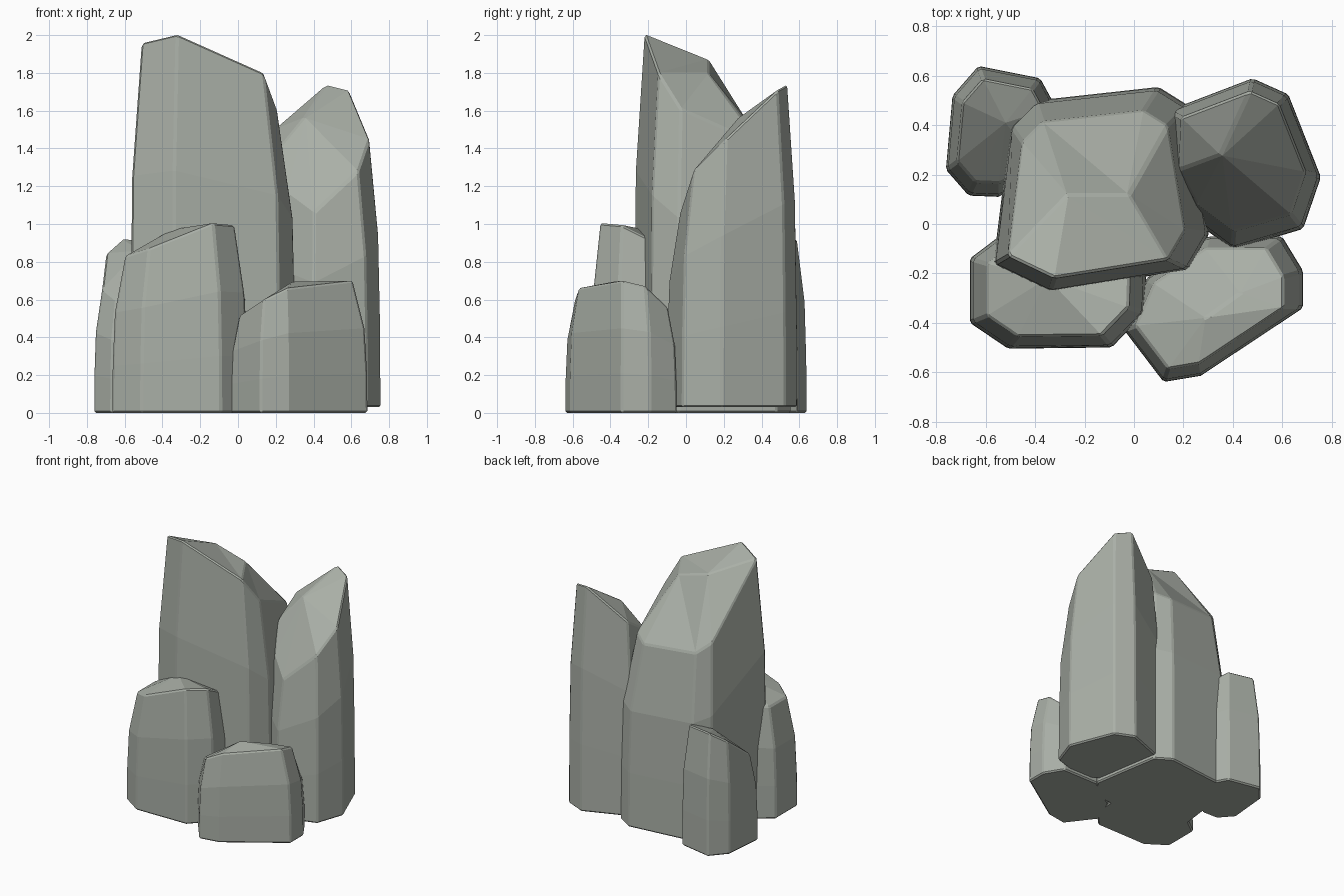
import bpy, bmesh
from mathutils import Vector

stone = bpy.data.materials.new("stone")
stone.diffuse_color = (0.40, 0.43, 0.385, 1)


def rock(name, outline, centre, peaks, taper, base=0.0, shift=(0, 0), bulge=0.2):
    """Column with a footprint (x, y, rim height), tapered sides and a faceted slanted cap."""
    bm = bmesh.new()
    c = Vector(centre)
    s = Vector(shift)
    rings = []
    # fraction of rim height, fraction of the full taper
    for h, t in ((0, 0), (0.3, 0.03), (0.64, bulge), (1, 1)):
        ring = []
        for x, y, top in outline:
            p = Vector((x, y))
            p = p.lerp(c + (p - c) * taper + s, t)
            ring.append(bm.verts.new((p.x, p.y, base + (top - base) * h)))
        rings.append(ring)
    n = len(outline)
    for low, high in zip(rings, rings[1:]):
        for i in range(n):
            j = (i + 1) % n
            bm.faces.new((low[i], low[j], high[j], high[i]))
    bm.faces.new(rings[0][::-1])
    # cap: every rim corner joins its nearest peak, a ridge links the peaks
    tips = [bm.verts.new(p) for p in peaks]
    rim = rings[-1]
    near = [min(tips, key=lambda t: (t.co.xy - v.co.xy).length) for v in rim]
    for i in range(n):
        j = (i + 1) % n
        bm.faces.new((rim[i], rim[j], near[i]))
        if near[i] is not near[j]:
            bm.faces.new((rim[j], near[j], near[i]))
    bmesh.ops.recalc_face_normals(bm, faces=bm.faces)
    mesh = bpy.data.meshes.new(name)
    bm.to_mesh(mesh)
    bm.free()
    mesh.materials.append(stone)
    ob = bpy.data.objects.new(name, mesh)
    bpy.context.collection.objects.link(ob)
    # narrow worn edges
    bev = ob.modifiers.new("worn_edges", 'BEVEL')
    bev.width = 0.01
    bev.segments = 1
    bev.limit_method = 'ANGLE'
    bev.angle_limit = 0.5
    return ob


# Tall central column
rock("main_column",
     [(-0.57, -0.165, 1.96), (-0.34, -0.275, 2.005), (0.22, -0.185, 1.8), (0.305, -0.04, 1.61),
      (0.22, 0.48, 1.42), (0.10, 0.555, 1.38), (-0.40, 0.50, 1.40), (-0.50, 0.40, 1.47)],
     (-0.13, 0.14), [(-0.27, 0.12, 1.87), (-0.02, 0.12, 1.80)], 0.82,
     shift=(-0.02, -0.02), bulge=0.15)

# Second column, back right, floating slightly above the base
rock("back_right_column",
     [(0.14, 0.46, 1.5), (0.13, 0.20, 1.36), (0.22, 0.03, 1.17), (0.40, -0.105, 1.06),
      (0.685, -0.02, 1.28), (0.757, 0.19, 1.45), (0.625, 0.525, 1.71), (0.48, 0.59, 1.74)],
     (0.42, 0.25), [(0.35, 0.28, 1.565)], 0.82, base=0.03, shift=(0, 0.01))

# Short boulders around the columns
rock("front_left_boulder",
     [(-0.665, -0.14, 0.83), (-0.665, -0.40, 0.83), (-0.51, -0.505, 0.87), (-0.09, -0.5, 1.005),
      (0.045, -0.36, 0.995), (0.05, -0.20, 0.93), (-0.05, 0.0, 0.90), (-0.48, 0.0, 0.86)],
     (-0.30, -0.25), [(-0.35, -0.22, 0.97)], 0.81)

rock("back_left_boulder",
     [(-0.762, 0.22, 0.66), (-0.67, 0.115, 0.60), (-0.55, 0.11, 0.62), (-0.35, 0.20, 0.72),
      (-0.32, 0.48, 0.88), (-0.38, 0.59, 0.915), (-0.63, 0.64, 0.92), (-0.735, 0.52, 0.845)],
     (-0.54, 0.38), [(-0.52, 0.41, 0.86)], 0.8)

rock("front_right_boulder",
     [(-0.04, -0.43, 0.51), (0.12, -0.64, 0.60), (0.27, -0.615, 0.66), (0.685, -0.34, 0.70),
      (0.685, -0.19, 0.67), (0.60, -0.05, 0.56), (0.30, -0.05, 0.52), (0.05, -0.22, 0.50)],
     (0.31, -0.33), [(0.29, -0.38, 0.695), (0.43, -0.28, 0.68)], 0.83, shift=(-0.015, 0.0))
